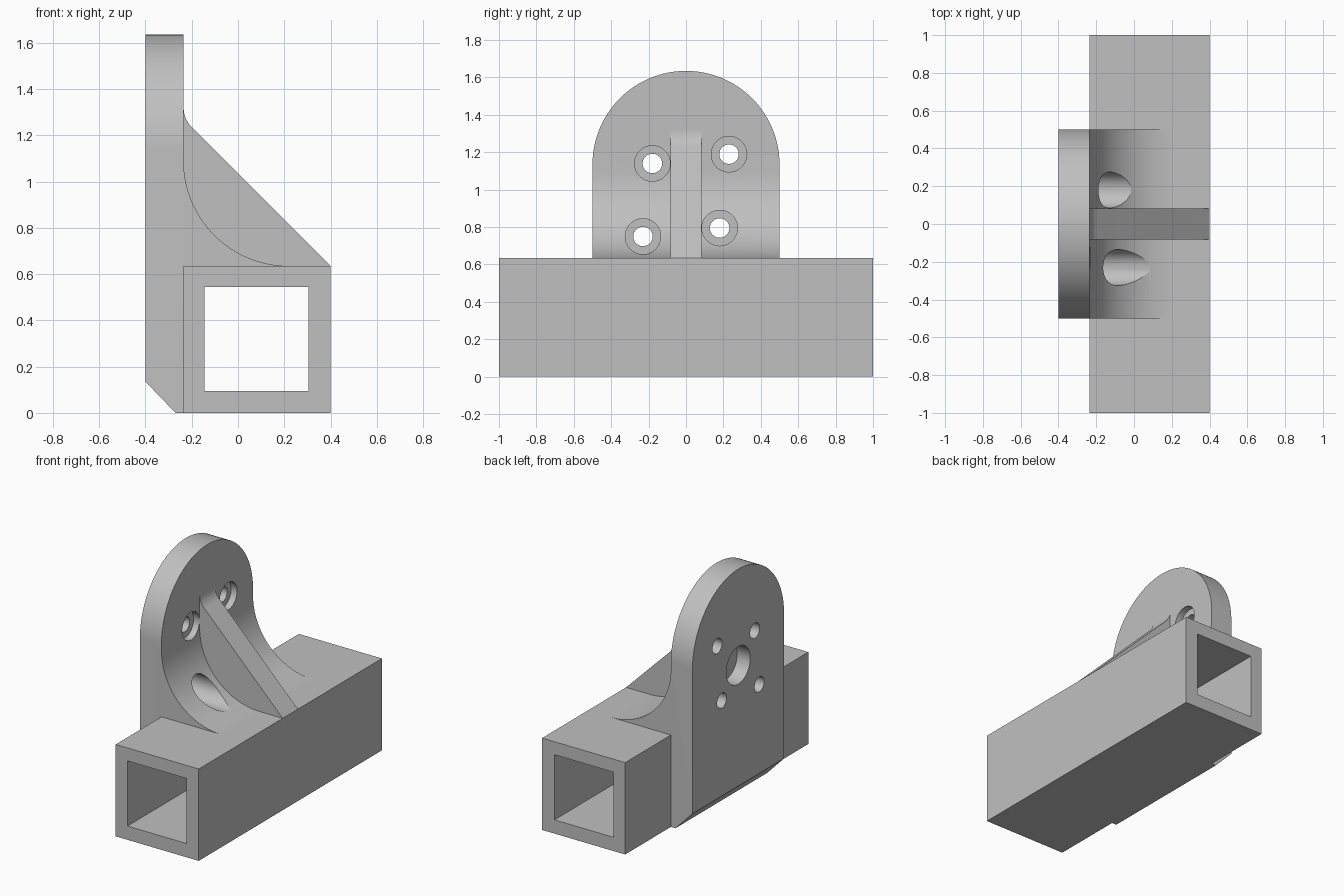
import bpy, bmesh
from math import sin, cos, pi, radians
from mathutils import Matrix, Vector

old = bpy.data.objects.get("Cube")
if old:
    bpy.data.objects.remove(old, do_unlink=True)

grey = bpy.data.materials.new("plain grey")
grey.use_nodes = True
grey.diffuse_color = (0.53, 0.53, 0.53, 1)
grey.node_tree.nodes["Principled BSDF"].inputs["Base Color"].default_value = grey.diffuse_color


def arc(cx, cy, r, start, end, steps):
    """Points on an arc, angles in degrees."""
    angles = [radians(start + (end - start) * i / steps) for i in range(steps + 1)]
    return [(cx + r * cos(a), cy + r * sin(a)) for a in angles]


def finish(name, bm):
    bmesh.ops.recalc_face_normals(bm, faces=bm.faces)
    mesh = bpy.data.meshes.new(name)
    bm.to_mesh(mesh)
    bm.free()
    mesh.materials.append(grey)
    obj = bpy.data.objects.new(name, mesh)
    bpy.context.collection.objects.link(obj)
    return obj


def prism(name, profile, place, low, high):
    """Extrude a 2D profile; place(u, v, w) maps it into space."""
    bm = bmesh.new()
    face = bm.faces.new([bm.verts.new(place(u, v, low)) for u, v in profile])
    shift = Vector(place(0, 0, high)) - Vector(place(0, 0, low))
    new = bmesh.ops.extrude_face_region(bm, geom=[face], use_keep_orig=True)["geom"]
    bmesh.ops.translate(bm, vec=shift, verts=[g for g in new if isinstance(g, bmesh.types.BMVert)])
    return finish(name, bm)


def along_y(u, v, w):
    return (u, w, v)


def along_x(u, v, w):
    return (w, u, v)


def cylinder_x(name, y, z, r, x0, x1):
    bm = bmesh.new()
    bmesh.ops.create_cone(bm, cap_ends=True, segments=48, radius1=r, radius2=r, depth=x1 - x0,
                          matrix=Matrix.Translation(((x0 + x1) / 2, y, z)) @ Matrix.Rotation(pi / 2, 4, "Y"))
    return finish(name, bm)


def combine(obj, cutter, operation="DIFFERENCE"):
    """Apply a boolean and remove the cutter."""
    mod = obj.modifiers.new("cut", "BOOLEAN")
    mod.operation, mod.object, mod.solver = operation, cutter, "EXACT"
    bpy.context.view_layer.update()
    graph = bpy.context.evaluated_depsgraph_get()
    mesh = bpy.data.meshes.new_from_object(obj.evaluated_get(graph))
    obj.modifiers.clear()
    obj.data = mesh
    bpy.data.objects.remove(cutter, do_unlink=True)


FACE, TOP = -0.235, 0.635      # plate front face, tube top

# Square tube
tube = prism("square_tube", [(FACE, 0), (0.4, 0), (0.4, TOP), (FACE, TOP)], along_y, -1, 1)
combine(tube, prism("tube_bore", [(-0.145, 0.095), (0.305, 0.095), (0.305, 0.545), (-0.145, 0.545)],
                    along_y, -1.1, 1.1))

# Mounting plate with its concave foot, trimmed to a round-topped outline
r = 0.455
side = [(-0.4, 0.135), (-0.27, 0), (FACE, 0), (FACE, TOP)]
side += arc(FACE + r, TOP + r, r, 270, 180, 32) + [(FACE, 1.7), (-0.4, 1.7)]
plate = prism("mounting_plate", side, along_y, -0.6, 0.6)
outline = [(-0.5, -0.1), (0.5, -0.1)] + arc(0, 1.135, 0.5, 0, 180, 64)
combine(plate, prism("plate_outline", outline, along_x, -0.6, 0.6), "INTERSECT")

# Counterbored bolt holes and the blind centre bore
for y, z in ((-0.18, 1.14), (0.23, 1.19), (0.18, 0.795), (-0.23, 0.75)):
    combine(plate, cylinder_x("counterbore", y, z, 0.095, -0.28, 0.35))
    combine(plate, cylinder_x("bolt_hole", y, z, 0.052, -0.5, -0.2))
combine(plate, cylinder_x("centre_bore", 0, 0.97, 0.13, -0.5, -0.3))

# Sloping rib, blended into the plate at its top
blend = arc(FACE + 0.12, 1.32, 0.12, 180, 225, 12)
rib = prism("stiffening_rib", [(FACE - 0.01, TOP), (0.4, TOP)] + blend[::-1] + [(FACE - 0.01, 1.32)],
            along_y, -0.083, 0.083)

# Smooth the curved walls, keep the edges sharp
bpy.ops.object.select_all(action="DESELECT")
for obj in (tube, plate, rib):
    obj.select_set(True)
bpy.context.view_layer.objects.active = plate
bpy.ops.object.shade_smooth_by_angle(angle=radians(20))
